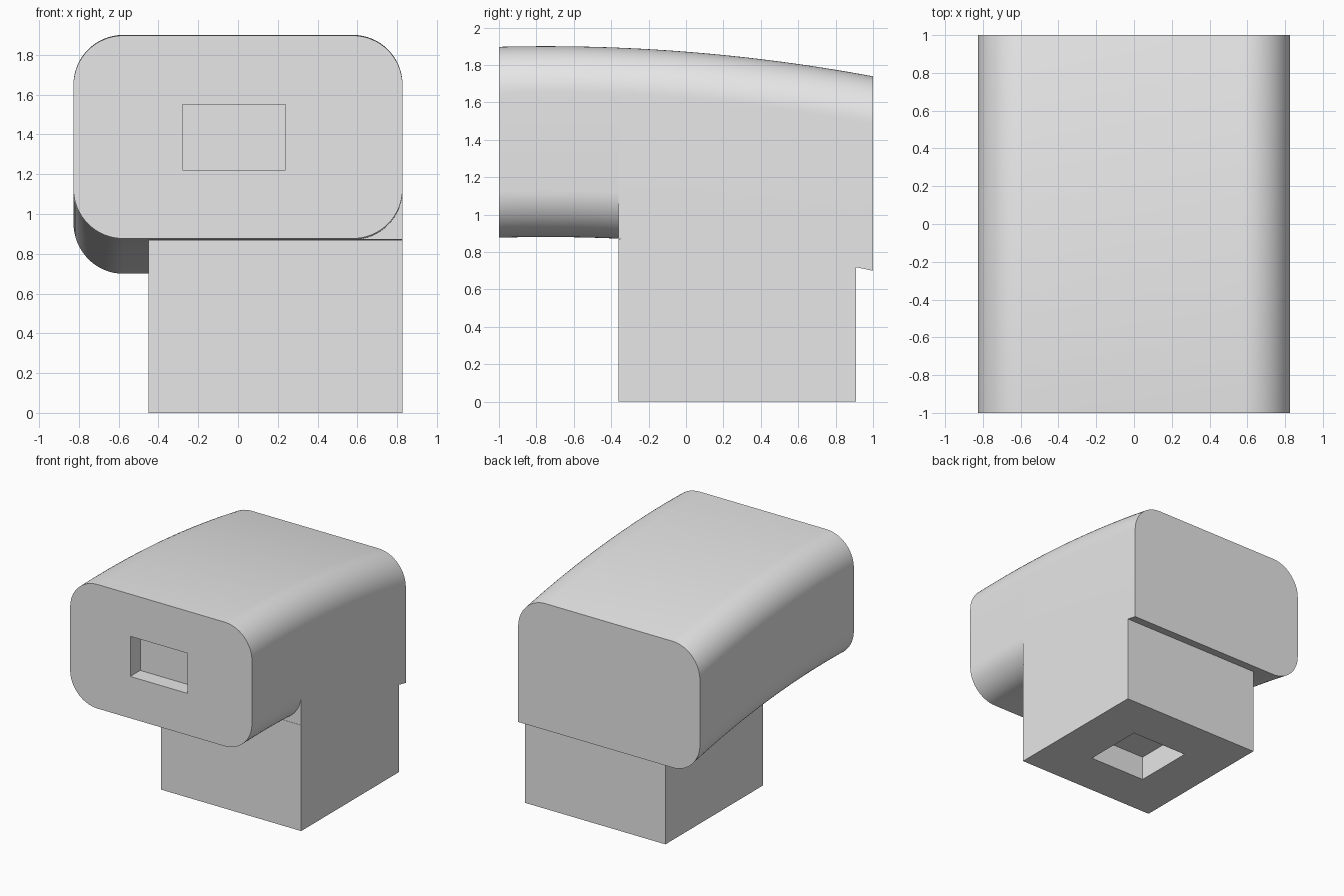
import bpy, bmesh, math

if "Cube" in bpy.data.objects:
    bpy.data.objects.remove(bpy.data.objects["Cube"], do_unlink=True)

grey = bpy.data.materials.new("light grey")
grey.use_nodes = True
grey.diffuse_color = (0.8, 0.8, 0.8, 1)
grey.node_tree.nodes["Principled BSDF"].inputs["Base Color"].default_value = (0.8, 0.8, 0.8, 1)

HALF, LOW, TOP, R = 0.827, 0.88, 1.9, 0.25
CREST, BEND = -0.75, 9.6          # crest of the arched sweep and its radius


def finish(name, bm):
    bmesh.ops.recalc_face_normals(bm, faces=bm.faces)
    mesh = bpy.data.meshes.new(name)
    bm.to_mesh(mesh)
    bm.free()
    mesh.materials.append(grey)
    obj = bpy.data.objects.new(name, mesh)
    bpy.context.collection.objects.link(obj)
    return obj


def box(name, x0, x1, y0, y1, z0, z1):
    bm = bmesh.new()
    bmesh.ops.create_cube(bm, size=1)
    for v in bm.verts:
        v.co.x = x1 if v.co.x > 0 else x0
        v.co.y = y1 if v.co.y > 0 else y0
        v.co.z = z1 if v.co.z > 0 else z0
    return finish(name, bm)


def section(square_corner):
    """Rounded rectangle; the lower left-hand corner may be left square."""
    pts = []
    for k, (sx, sz) in enumerate([(1, 1), (-1, 1), (-1, -1), (1, -1)]):
        cx = sx * (HALF - R)
        cz = TOP - R if sz > 0 else LOW + R
        if square_corner and k == 3:
            pts.append((HALF, LOW))
            continue
        for i in range(17):
            a = math.radians(90 * (k + i / 16))
            pts.append((cx + R * math.cos(a), cz + R * math.sin(a)))
    return pts


def arched(name, y0, y1, square_corner):
    """Sweep the section along a shallow arc, with upright end faces."""
    bm = bmesh.new()
    pts, steps, rings = section(square_corner), 20, []
    for s in range(steps + 1):
        y = y0 + (y1 - y0) * s / steps
        ring = []
        for x, z in pts:
            r = BEND - (TOP - z)
            drop = r - math.sqrt(r * r - (y - CREST) ** 2)
            ring.append(bm.verts.new((x, y, z - drop)))
        rings.append(ring)
    n = len(pts)
    for a, b in zip(rings, rings[1:]):
        for i in range(n):
            j = (i + 1) % n
            bm.faces.new((a[i], a[j], b[j], b[i]))
    bm.faces.new(rings[0])
    bm.faces.new(rings[-1])
    return finish(name, bm)


def cut(obj, cutter):
    mod = obj.modifiers.new("socket", 'BOOLEAN')
    mod.operation = 'DIFFERENCE'
    mod.solver = 'EXACT'
    mod.object = cutter
    cutter.hide_render = True
    cutter.hide_viewport = True
    bpy.context.view_layer.objects.active = obj
    bpy.ops.object.modifier_apply(modifier=mod.name)
    bpy.data.objects.remove(cutter, do_unlink=True)


# Arched body, overhanging in front and square-cornered above the post
body_front = arched("body_front", -1, -0.36, False)
body_back = arched("body_back", -0.36, 1, True)

# Square post flush with the body side
post = box("post", -0.45, HALF, -0.36, 0.91, 0, 0.87)

# Recessed sockets in the front face and under the post
cut(body_front, box("front_socket_cutter", -0.28, 0.24, -1.2, -0.87, 1.22, 1.55))
cut(post, box("post_socket_cutter", -0.07, 0.445, 0.02, 0.53, -0.2, 0.2))

for o in bpy.context.selected_objects:
    o.select_set(False)
for o in (body_front, body_back, post):
    o.select_set(True)
bpy.context.view_layer.objects.active = body_front
bpy.ops.object.shade_smooth_by_angle(angle=math.radians(30))
